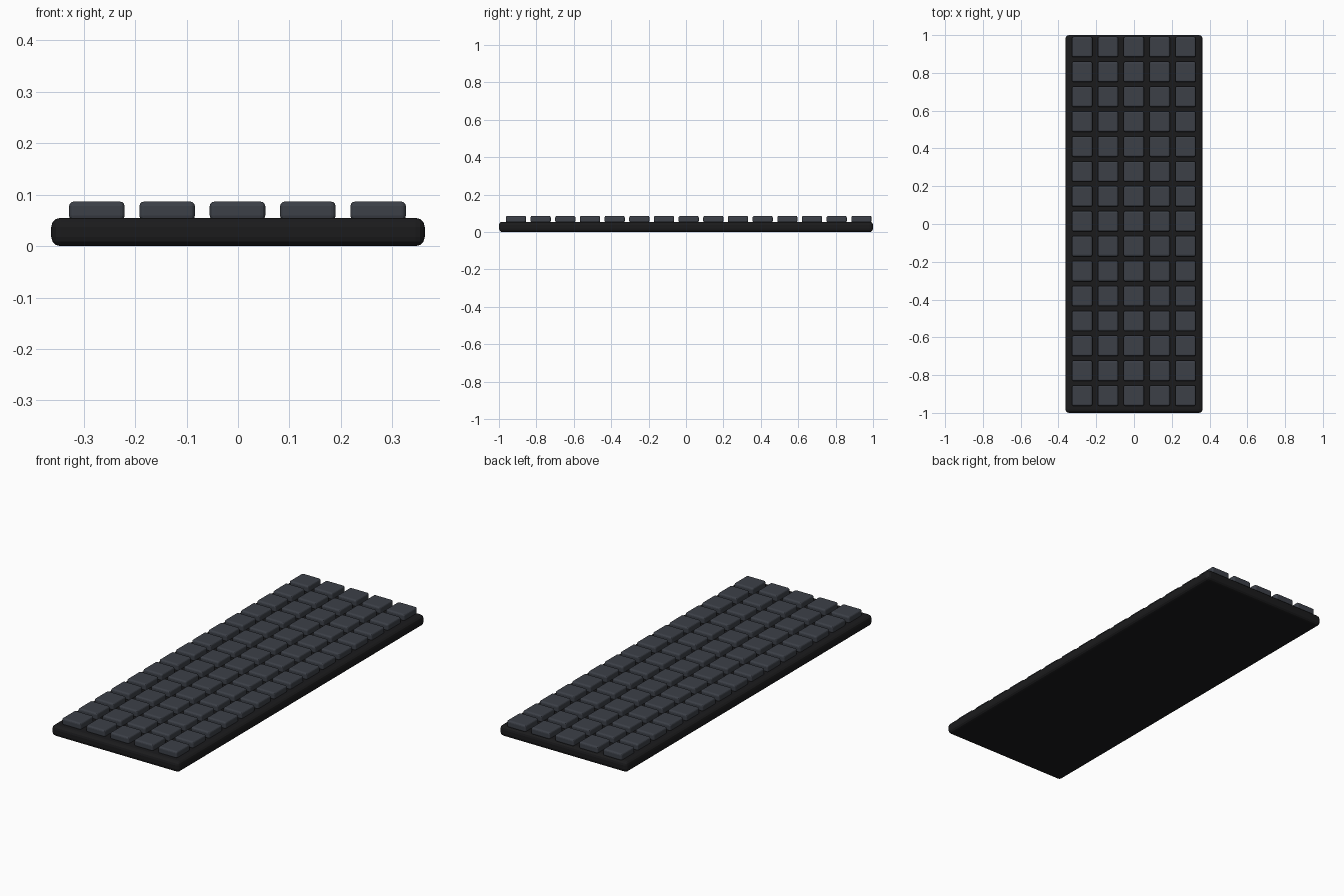
import bpy

if "Cube" in bpy.data.objects:
    bpy.data.objects.remove(bpy.data.objects["Cube"])


def material(name, color):
    mat = bpy.data.materials.new(name)
    mat.diffuse_color = (*color, 1)
    mat.use_nodes = True
    mat.node_tree.nodes["Principled BSDF"].inputs["Base Color"].default_value = mat.diffuse_color
    return mat


def rounded_box(name, center, size, radius, mat):
    bpy.ops.mesh.primitive_cube_add(size=1, location=center)
    obj = bpy.context.object
    obj.name = name
    obj.scale = size
    bpy.ops.object.transform_apply(location=False, rotation=False, scale=True)
    bevel = obj.modifiers.new("rounded_edges", "BEVEL")
    bevel.width = radius
    bevel.segments = 3
    obj.data.materials.append(mat)
    return obj


case_mat = material("case_black", (0.011, 0.011, 0.012))
key_mat = material("key_grey", (0.045, 0.051, 0.064))

# Flat case
rounded_box("case", (0, 0, 0.0275), (0.726, 2.0, 0.055), 0.018, case_mat)

# Grid of keycaps, slightly offset towards the back
COLS, ROWS = 5, 15
PITCH_X, PITCH_Y = 0.1367, 0.1319
first = rounded_box("key", (0, 0, 0), (0.108, 0.108, 0.036), 0.009, key_mat)
for row in range(ROWS):
    for col in range(COLS):
        key = first
        if row or col:
            key = first.copy()
            bpy.context.collection.objects.link(key)
        key.name = f"key_{row + 1}_{col + 1}"
        key.location = ((col - 2) * PITCH_X - 0.001,
                        -0.909 + row * PITCH_Y, 0.0685)
